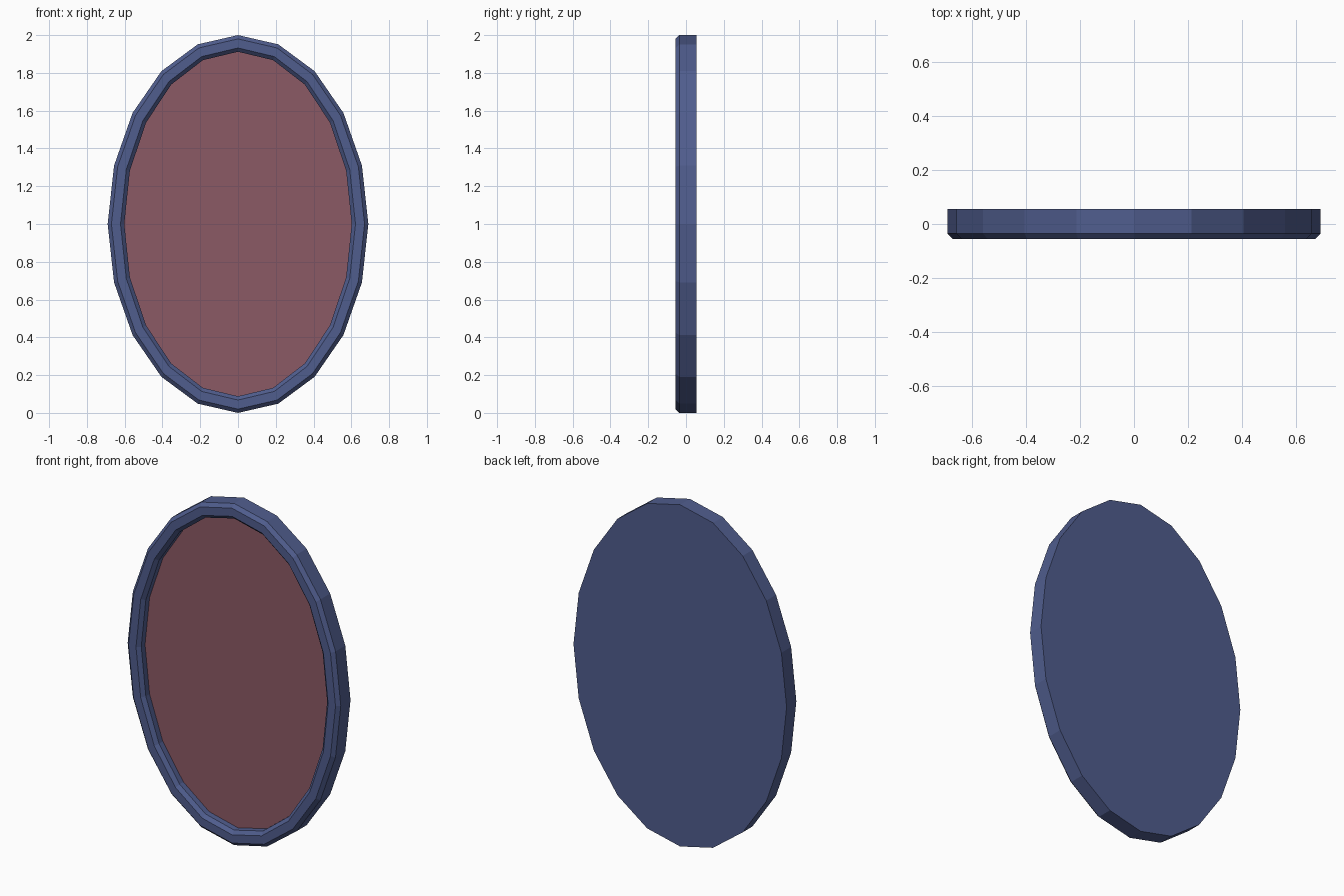
import bpy, bmesh
from math import sin, cos, pi

if "Cube" in bpy.data.objects:
    bpy.data.objects.remove(bpy.data.objects["Cube"])

SIDES = 20
RX, RZ = 0.69, 1.0   # outer radii of the oval


def material(name, rgb):
    m = bpy.data.materials.new(name)
    m.diffuse_color = (*rgb, 1)
    m.use_nodes = True
    m.node_tree.nodes["Principled BSDF"].inputs["Base Color"].default_value = m.diffuse_color
    return m


def oval(bm, inset, y):
    """Ring of vertices, inset evenly from the outer oval."""
    return [bm.verts.new(((RX - inset) * sin(2 * pi * i / SIDES), y,
                          1 + (RZ - inset) * cos(2 * pi * i / SIDES)))
            for i in range(SIDES)]


def finish(bm, name, mat):
    mesh = bpy.data.meshes.new(name)
    bm.to_mesh(mesh)
    bm.free()
    mesh.materials.append(mat)
    obj = bpy.data.objects.new(name, mesh)
    bpy.context.collection.objects.link(obj)
    return obj


# Frame: (inset, y) profile from back edge over the bevelled rim to the glass
profile = [(0, 0.055), (0, -0.035), (0.02, -0.055),
           (0.068, -0.055), (0.088, -0.035), (0.088, 0.0)]
bm = bmesh.new()
rings = [oval(bm, t, y) for t, y in profile]
for a, b in zip(rings, rings[1:]):
    for i in range(SIDES):
        j = (i + 1) % SIDES
        bm.faces.new((a[i], b[i], b[j], a[j]))
# closed flat back
bm.faces.new(rings[0])
bmesh.ops.recalc_face_normals(bm, faces=bm.faces[:])
# keep the outside facing outwards (back panel looks towards +y)
bm.normal_update()
if max(bm.faces, key=lambda f: f.calc_center_median().y).normal.y < 0:
    bmesh.ops.reverse_faces(bm, faces=bm.faces[:])
finish(bm, "mirror_frame", material("frame_blue", (0.08, 0.11, 0.27)))

# Glass: flat oval panel recessed in the frame, facing -y
bm = bmesh.new()
face = bm.faces.new(oval(bm, 0.088, 0.0))
bm.normal_update()
if face.normal.y > 0:
    face.normal_flip()
finish(bm, "mirror_glass", material("glass_rose", (0.26, 0.10, 0.13)))
